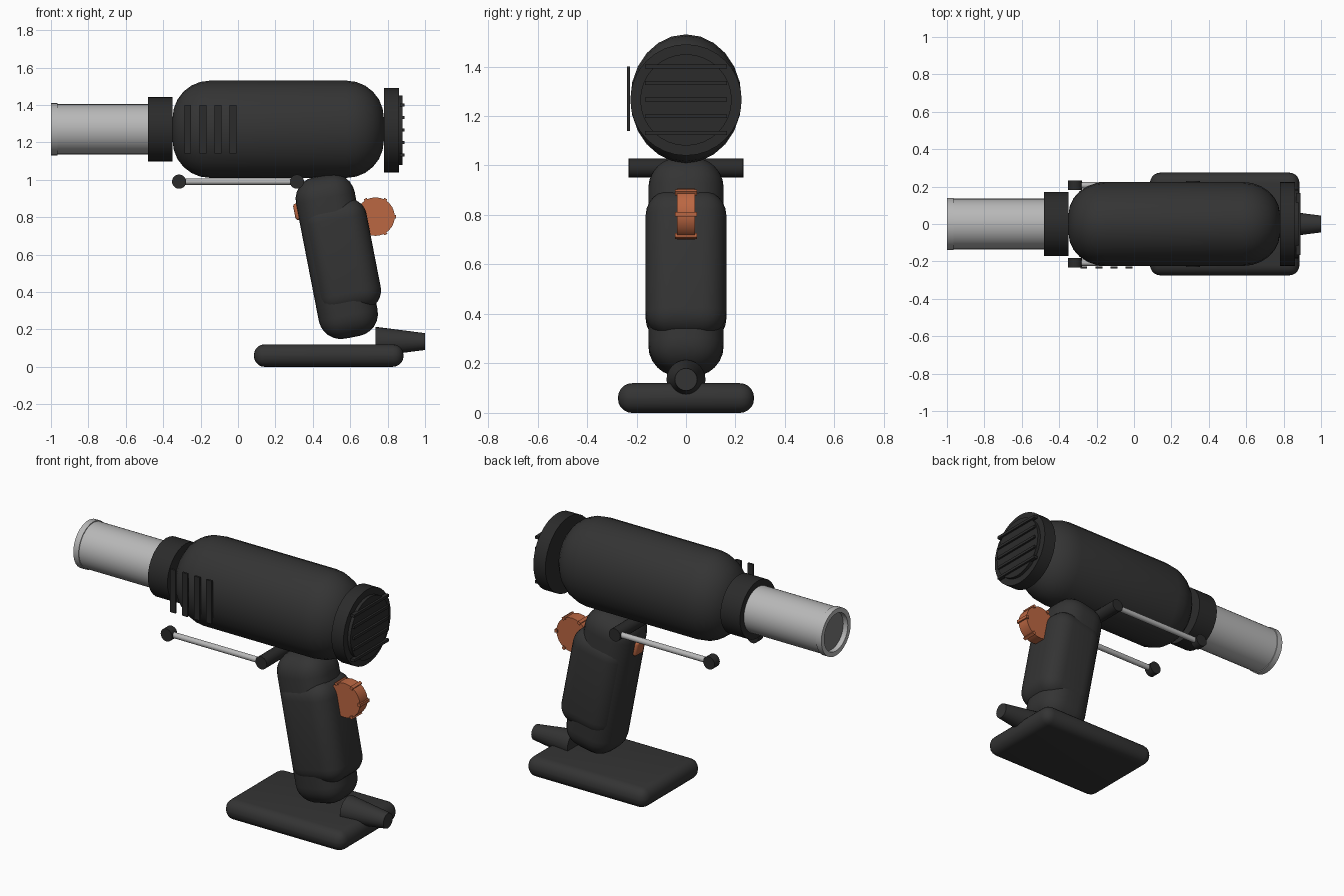
import bpy, bmesh, math
from mathutils import Matrix, Vector

if "Cube" in bpy.data.objects:
    bpy.data.objects.remove(bpy.data.objects["Cube"])


def material(name, rgb):
    m = bpy.data.materials.new(name)
    m.diffuse_color = (*rgb, 1)
    m.use_nodes = True
    m.node_tree.nodes["Principled BSDF"].inputs["Base Color"].default_value = m.diffuse_color
    return m


CHARCOAL = material("charcoal plastic", (0.034, 0.034, 0.034))
BLACK = material("black plastic", (0.024, 0.024, 0.024))
STEEL = material("steel", (0.48, 0.48, 0.48))
DARK_STEEL = material("dark steel", (0.2, 0.2, 0.2))
ORANGE = material("orange plastic", (0.5, 0.135, 0.055))


def finish(bm, name, mat, matrix=Matrix()):
    bmesh.ops.remove_doubles(bm, verts=bm.verts, dist=1e-5)
    bmesh.ops.recalc_face_normals(bm, faces=bm.faces)
    mesh = bpy.data.meshes.new(name)
    bm.to_mesh(mesh)
    bm.free()
    mesh.transform(matrix)
    mesh.materials.append(mat)
    ob = bpy.data.objects.new(name, mesh)
    bpy.context.collection.objects.link(ob)
    bpy.ops.object.select_all(action='DESELECT')
    ob.select_set(True)
    bpy.context.view_layer.objects.active = ob
    bpy.ops.object.shade_smooth_by_angle(angle=math.radians(35))
    return ob


def box(name, mat, center, size, bevel=0, segments=4, tilt=0):
    """Box with optional rounded edges, tilted about the y axis."""
    bm = bmesh.new()
    bmesh.ops.create_cube(bm, size=1)
    bmesh.ops.scale(bm, vec=size, verts=bm.verts)
    if bevel:
        bmesh.ops.bevel(bm, geom=bm.edges[:], offset=bevel, segments=segments,
                        profile=0.5, affect='EDGES', clamp_overlap=True)
    mtx = Matrix.Translation(center) @ Matrix.Rotation(tilt, 4, 'Y')
    return finish(bm, name, mat, mtx)


def lathe(name, mat, profile, center, sides=32, axis='X', y_scale=1):
    """Revolve (position, radius) points around the x or y axis."""
    bm = bmesh.new()
    rings = []
    for p, r in profile:
        ring = []
        for i in range(sides):
            a = math.tau * i / sides
            ring.append(bm.verts.new((p, r * y_scale * math.sin(a), r * math.cos(a))))
        rings.append(ring)
    for a, b in zip(rings, rings[1:]):
        for i in range(sides):
            j = (i + 1) % sides
            bm.faces.new((a[i], a[j], b[j], b[i]))
    for ring, (p, r) in ((rings[0], profile[0]), (rings[-1], profile[-1])):
        if r > 0:
            bm.faces.new(ring)
    mtx = Matrix.Translation(center)
    if axis == 'Y':
        mtx = mtx @ Matrix.Rotation(math.pi / 2, 4, 'Z')
    return finish(bm, name, mat, mtx)


def rod(name, mat, a, b, r, center, sides=24, axis='X'):
    return lathe(name, mat, [(a, r), (b, r)], center, sides, axis)


AXIS = (0, 0, 1.27)

# Motor housing: oval barrel with rounded ends
left = []
for i in range(7):
    t = math.pi / 2 * i / 6
    left.append((-0.15 - 0.2 * math.cos(t), 0.06 + 0.2 * math.sin(t)))
right = [(0.43 - x, r) for x, r in reversed(left)]
lathe("motor_housing", CHARCOAL, left + right, AXIS, 24, y_scale=0.865)

# Nozzle with a rim and a recessed mouth
lathe("nozzle", STEEL, [(-0.46, 0.135), (-0.965, 0.135), (-0.965, 0.14),
                        (-1.0, 0.14), (-1.0, 0.112), (-0.968, 0.112)], AXIS)
rod("nozzle_mouth", DARK_STEEL, -0.97, -0.964, 0.112, AXIS, 32)
rod("nozzle_collar", BLACK, -0.48, -0.35, 0.172, AXIS, 32)

# Rear cap and intake grille
rod("rear_cap", BLACK, 0.78, 0.86, 0.225, (0, 0, 1.265), 32)
rod("grille_disc", BLACK, 0.86, 0.879, 0.185, (0, 0, 1.265), 32)
for k in range(-2, 3):
    box("grille_slat", BLACK, (0.879, 0, 1.266 + k * 0.067), (0.024, 0.33, 0.016))

# Side vents
for k in range(4):
    box("side_vent", BLACK, (-0.268 + k * 0.0805, -0.233, 1.27), (0.036, 0.012, 0.26))

# Tilted handle and thicker grip sleeve
TILT = -math.radians(11)
box("handle", CHARCOAL, (0.528, 0, 0.59), (0.32, 0.304, 0.88), 0.12, 6, TILT)
box("grip_sleeve", CHARCOAL, (0.558, 0, 0.59), (0.34, 0.326, 0.60), 0.1, 6, TILT)

# Trigger at the front of the handle
box("trigger", ORANGE, (0.345, 0, 0.835), (0.09, 0.08, 0.09), 0.015, 3, TILT)

# Ribbed control wheel at the back of the handle
wheel = (0.735, 0, 0.803)
rod("control_wheel", ORANGE, -0.037, 0.037, 0.103, wheel, 24, 'Y')
for k in range(6):
    a = math.tau * k / 6
    p = Vector(wheel) + Vector((math.cos(a), 0, math.sin(a))) * 0.102
    box("wheel_rib", ORANGE, p, (0.018, 0.088, 0.018), tilt=-a)

# Stand base and cord sleeve
box("stand_base", CHARCOAL, (0.485, 0, 0.06), (0.8, 0.55, 0.12), 0.057, 5)
lathe("cord_sleeve", CHARCOAL, [(0.735, 0.079), (1.0, 0.045)], (0, 0, 0.135), 24)

# Side support rods on a cross bar
rod("cross_bar", BLACK, -0.23, 0.23, 0.038, (0.315, 0, 0.99), 20, 'Y')
for s in (-1, 1):
    rod("support_rod", STEEL, -0.315, 0.315, 0.017, (0, s * 0.207, 0.99), 16)
    rod("rod_end", BLACK, -0.025, 0.025, 0.038, (-0.315, s * 0.207, 0.99), 20, 'Y')
